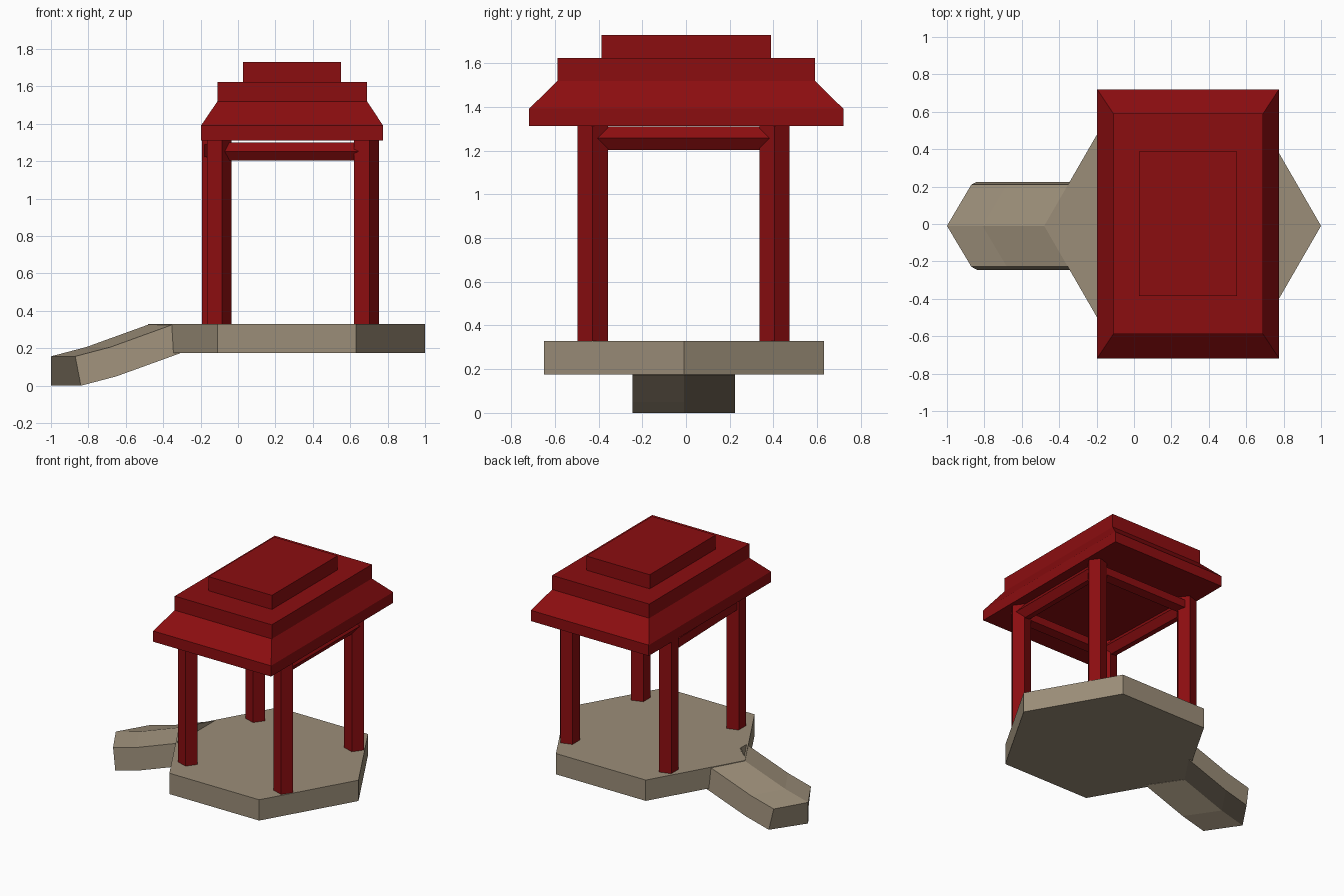
import bpy, bmesh, math
from mathutils import Vector, Matrix

if "Cube" in bpy.data.objects:
    bpy.data.objects.remove(bpy.data.objects["Cube"])


def material(name, color):
    m = bpy.data.materials.new(name)
    m.diffuse_color = color
    m.use_nodes = True
    m.node_tree.nodes["Principled BSDF"].inputs["Base Color"].default_value = m.diffuse_color
    return m


RED = material("red_paint", (0.26, 0.004, 0.005, 1))
STONE = material("stone", (0.33, 0.27, 0.19, 1))


def loft(name, rings, mat):
    """Skin equal-length rings of points and cap both ends."""
    bm = bmesh.new()
    vs = [[bm.verts.new(p) for p in r] for r in rings]
    n = len(rings[0])
    for a, b in zip(vs, vs[1:]):
        for i in range(n):
            j = (i + 1) % n
            bm.faces.new((a[i], a[j], b[j], b[i]))
    bm.faces.new(vs[0][::-1])
    bm.faces.new(vs[-1])
    bmesh.ops.recalc_face_normals(bm, faces=bm.faces)
    me = bpy.data.meshes.new(name)
    bm.to_mesh(me)
    bm.free()
    me.materials.append(mat)
    ob = bpy.data.objects.new(name, me)
    bpy.context.collection.objects.link(ob)
    return ob


def ngon(cx, cy, z, r, n):
    return [(cx + r * math.cos(2 * math.pi * i / n),
             cy + r * math.sin(2 * math.pi * i / n), z) for i in range(n)]


def rect(x0, x1, y0, y1, z):
    return [(x0, y0, z), (x1, y0, z), (x1, y1, z), (x0, y1, z)]


def beam(name, start, end, r, out):
    """Five-sided beam with one edge pointing outwards."""
    a, b, out = Vector(start), Vector(end), Vector(out)
    axis = (b - a).normalized()
    arms = [Matrix.Rotation(2 * math.pi * i / 5, 3, axis) @ out * r for i in range(5)]
    loft(name, [[a + v for v in arms], [b + v for v in arms]], RED)


# Hexagonal platform
loft("platform", [ngon(0.26, -0.01, z, 0.74, 6) for z in (0.175, 0.33)], STONE)

# Ramp: chevron section swept up in two slopes
rings = []
for x, z in ((-1, 0), (-0.81, 0.05), (-0.47, 0.173)):
    t = z + 0.157
    rings.append([(x + 0.16, -0.245, z), (x, -0.01, z), (x + 0.16, 0.225, z),
                  (x + 0.13, 0.21, t), (x, -0.01, t), (x + 0.13, -0.228, t)])
loft("ramp", rings, STONE)

# Five-sided posts
posts = {"front_left": (-0.107, -0.427), "front_right": (0.68, -0.427),
         "back_left": (-0.134, 0.405), "back_right": (0.68, 0.405)}
for key, (x, y) in posts.items():
    loft(key + "_post", [ngon(x, y, z, 0.073, 5) for z in (0.32, 1.32)], RED)

# Beams joining the posts under the roof
for side, out in (("front", (0, -1, 0)), ("back", (0, -1, 0))):
    beam(side + "_beam", (*posts[side + "_left"], 1.253),
         (*posts[side + "_right"], 1.253), 0.051, out)
for side in ("left", "right"):
    beam(side + "_beam", (*posts["front_" + side], 1.257),
         (*posts["back_" + side], 1.257), 0.057, (1, 0, 0))

# Roof: eave, slope and upper block, then the cap
loft("roof", [rect(-0.197, 0.775, -0.718, 0.72, 1.312),
              rect(-0.197, 0.775, -0.718, 0.72, 1.392),
              rect(-0.11, 0.69, -0.588, 0.59, 1.52),
              rect(-0.11, 0.69, -0.588, 0.59, 1.625)], RED)
loft("roof_cap", [rect(0.027, 0.55, -0.386, 0.388, z) for z in (1.62, 1.73)], RED)
